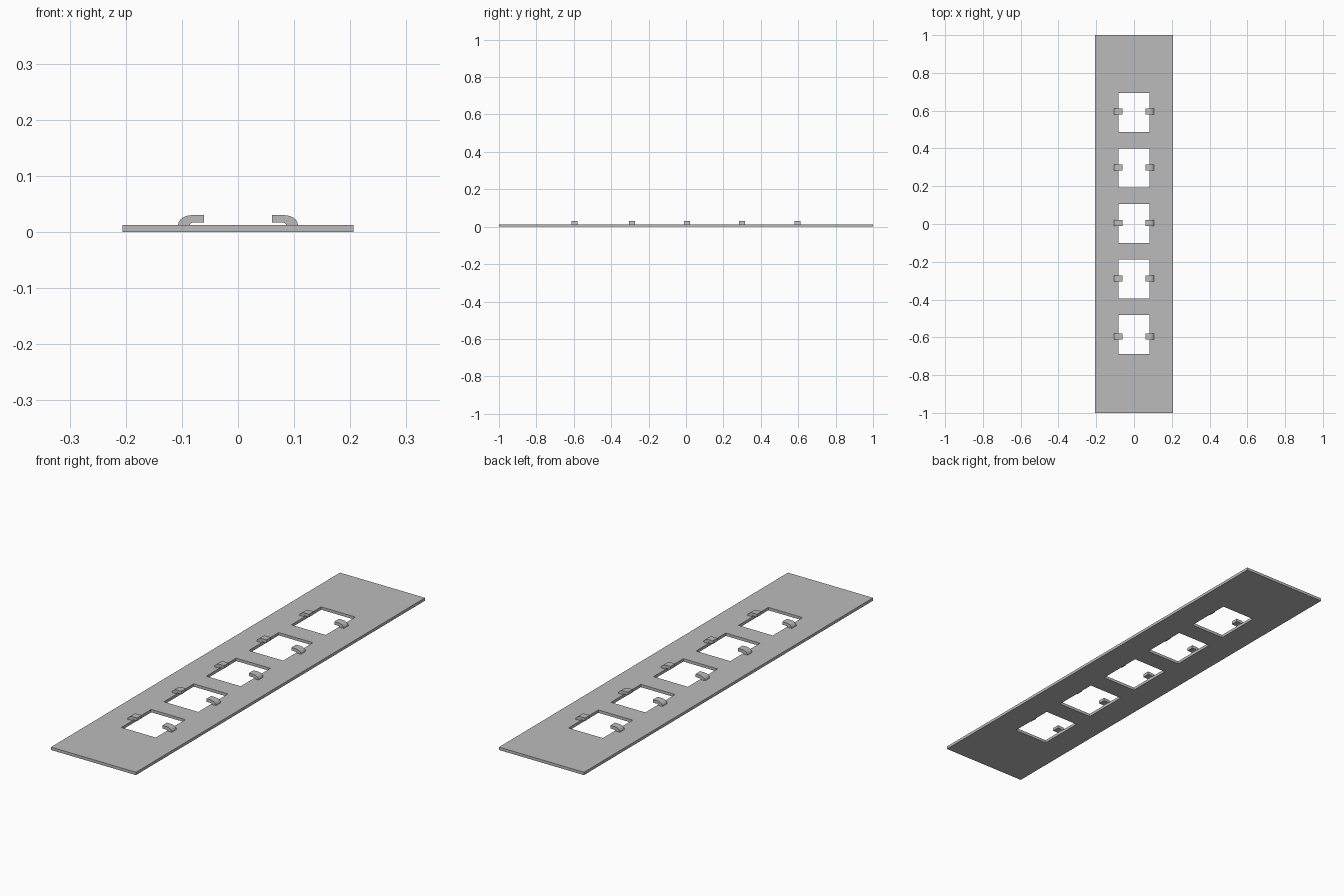
import bpy, bmesh, math

if "Cube" in bpy.data.objects:
    bpy.data.objects.remove(bpy.data.objects["Cube"])

grey = bpy.data.materials.new("plain grey")
grey.diffuse_color = (0.5, 0.5, 0.5, 1)
grey.use_nodes = True
grey.node_tree.nodes["Principled BSDF"].inputs["Base Color"].default_value = grey.diffuse_color

HALF_W, HALF_L, THICK = 0.206, 1.0, 0.0125
HOLE_X, HOLE_Y = 0.083, 0.103
HOLES = [-0.585, -0.291, 0.003, 0.297, 0.591]
CLIPS = [-0.595, -0.289, 0.005, 0.299, 0.595]


def finish(bm, name):
    bmesh.ops.recalc_face_normals(bm, faces=bm.faces)
    mesh = bpy.data.meshes.new(name)
    bm.to_mesh(mesh)
    bm.free()
    mesh.materials.append(grey)
    obj = bpy.data.objects.new(name, mesh)
    bpy.context.collection.objects.link(obj)
    return obj


def extrude(bm, faces, vec):
    geom = bmesh.ops.extrude_face_region(bm, geom=faces)["geom"]
    verts = [g for g in geom if isinstance(g, bmesh.types.BMVert)]
    bmesh.ops.translate(bm, verts=verts, vec=vec)


# Base plate: grid of cells with the window cells left out, then thickened
xs = [-HALF_W, -HOLE_X, HOLE_X, HALF_W]
ys = [-HALF_L] + [y + s * HOLE_Y for y in HOLES for s in (-1, 1)] + [HALF_L]
bm = bmesh.new()
grid = [[bm.verts.new((x, y, 0)) for x in xs] for y in ys]
for j in range(len(ys) - 1):
    for i in range(3):
        if i == 1 and j % 2 == 1:
            continue
        bm.faces.new((grid[j][i], grid[j][i + 1], grid[j + 1][i + 1], grid[j + 1][i]))
extrude(bm, bm.faces[:], (0, 0, THICK))
finish(bm, "base_plate")

# Clip profile: foot, rounded shoulder, arm reaching over the window
CLIP_W = 0.032
profile = [(0.086, THICK), (0.107, THICK)]
for k in range(1, 6):
    a = math.radians(18 * k)
    profile.append((0.082 + 0.025 * math.cos(a), THICK + 0.0178 * math.sin(a)))
profile += [(0.061, 0.0303), (0.061, 0.017), (0.081, 0.017), (0.0845, 0.0155)]

# A facing pair of clips at every window
for n, y in enumerate(CLIPS, 1):
    for side, label in ((-1, "left"), (1, "right")):
        bm = bmesh.new()
        face = bm.faces.new([bm.verts.new((side * x, y - CLIP_W / 2, z)) for x, z in profile])
        extrude(bm, [face], (0, CLIP_W, 0))
        finish(bm, f"{label}_clip_{n}")
